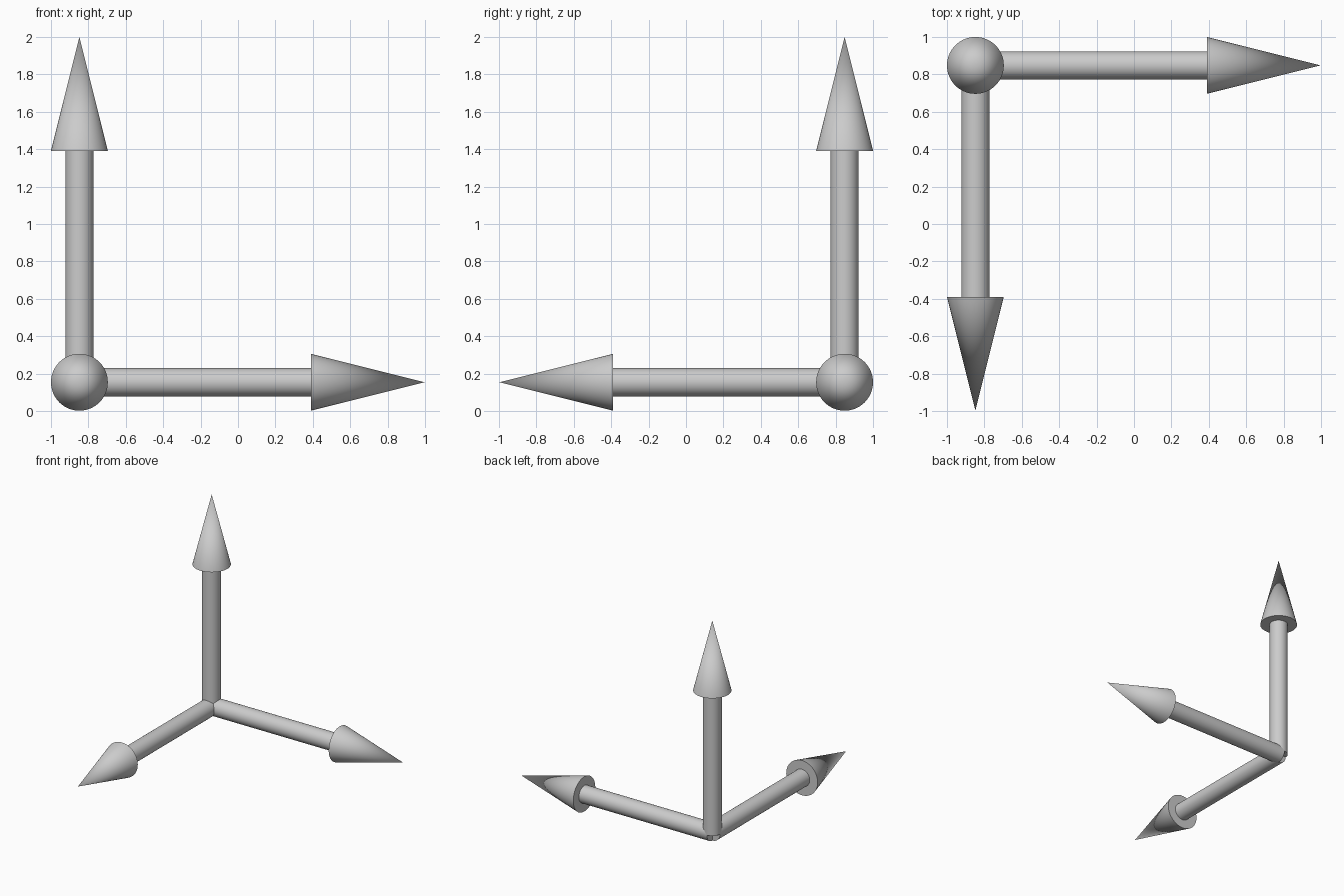
import bpy
from mathutils import Vector

if "Cube" in bpy.data.objects:
    bpy.data.objects.remove(bpy.data.objects["Cube"])

ORIGIN = Vector((-0.848, 0.848, 0.154))
SHAFT_R, HEAD_R = 0.075, 0.152
SHAFT_LEN, TIP_LEN = 1.237, 1.846
SIDES = 64


def rod(name, direction, start, end, r1, r2):
    """Cylinder or cone running along an axis from the shared corner."""
    d = Vector(direction)
    bpy.ops.mesh.primitive_cone_add(
        vertices=SIDES, radius1=r1, radius2=r2, depth=end - start,
        location=ORIGIN + d * (start + end) / 2,
        rotation=d.to_track_quat('Z', 'Y').to_euler())
    ob = bpy.context.object
    ob.name = name
    bpy.ops.object.shade_smooth_by_angle()
    return ob


# Three arrows meeting at one corner
for label, axis in (("right", (1, 0, 0)), ("front", (0, -1, 0)), ("up", (0, 0, 1))):
    rod(label + "_arrow_shaft", axis, 0, SHAFT_LEN, SHAFT_R, SHAFT_R)
    rod(label + "_arrow_head", axis, SHAFT_LEN, TIP_LEN, HEAD_R, 0)
